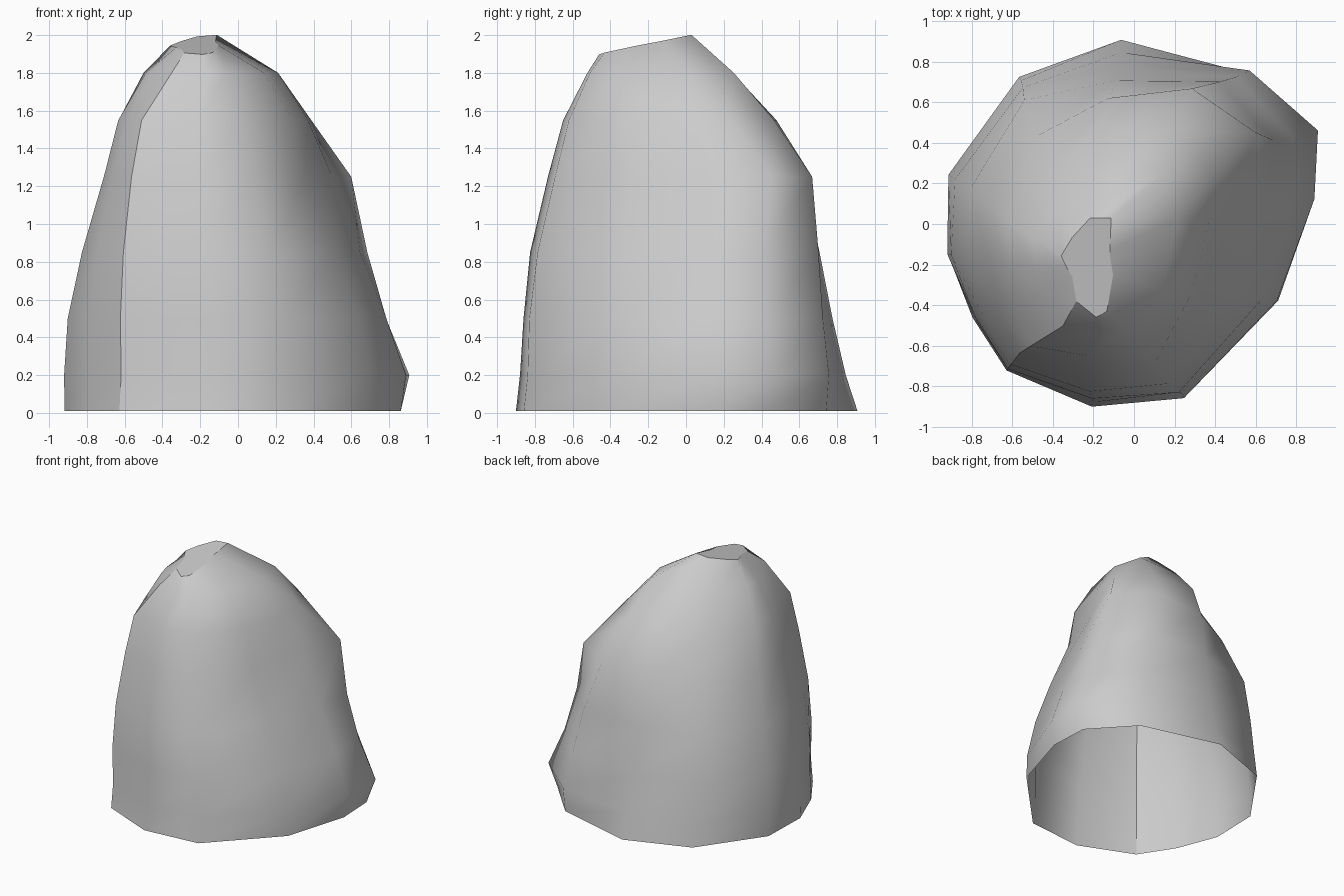
import bpy, bmesh
from math import cos, sin, radians

if "Cube" in bpy.data.objects:
    bpy.data.objects.remove(bpy.data.objects["Cube"])

# Column directions around the rock, and the column of the sharp front-left ridge
ANGLES = [8, 27, 53, 94, 128, 165, 189, 210, 229, 257, 286, 332]
RIDGE = 8

# Height, twist of the back-right bulge, twist of the front-left ridge,
# and the radius in every direction for each cross-section
RINGS = [
    (0.01, 0, 0, [.87, .95, .93, .91, .92, .94, .93, .92, .957, .924, .893, .805]),
    (0.20, 0, 0, [.90, 1.02, .95, .85, .90, .945, .93, .91, .94, .90, .87, .80]),
    (0.50, 2, 0, [.81, .91, .90, .79, .87, .90, .90, .89, .93, .87, .85, .74]),
    (0.85, 5, 0, [.70, .85, .87, .745, .82, .80, .80, .82, .87, .81, .78, .63]),
    (1.25, 11, 0, [.61, .86, .83, .70, .65, .65, .64, .68, .74, .67, .64, .49]),
    (1.55, 8, 2, [.51, .62, .67, .60, .48, .53, .52, .54, .62, .54, .52, .46]),
    (1.80, 0, 12, [.35, .42, .52, .41, .32, .35, .33, .34, .39, .36, .36, .34]),
    (2.00, 16, 16, [.09, .11, .245, .23, .17, .165, .13, .12, .20, .26, .24, .11]),
]

bm = bmesh.new()

# Rings, with the axis drifting to the front left towards the tilted summit
rings = []
for z, bulge, ridge, radii in RINGS:
    drift = -0.2 * (z / 2) ** 2
    ring = []
    for i, (a, r) in enumerate(zip(ANGLES, radii)):
        a = radians(a + (bulge if i < 3 else ridge if i in (8, 9) else 0))
        x, y = drift + r * cos(a), drift + r * sin(a)
        h = 1.995 + 0.2 * y + 0.08 * (x + 0.12) if z == 2.0 else z
        ring.append(bm.verts.new((x, y, h)))
    rings.append(ring)

# Side skin, left open underneath
n = len(ANGLES)
for low, high in zip(rings, rings[1:]):
    for i in range(n):
        j = (i + 1) % n
        bm.faces.new((low[i], low[j], high[j], high[i]))

# Summit facet
cap = bm.faces.new(rings[-1])

# Sharp ridge and facet rim
for low, high in zip(rings, rings[1:]):
    bm.edges.get((low[RIDGE], high[RIDGE])).smooth = False
for e in cap.edges:
    e.smooth = False

mesh = bpy.data.meshes.new("rock")
bm.to_mesh(mesh)
bm.free()
rock = bpy.data.objects.new("rock", mesh)
bpy.context.collection.objects.link(rock)
bpy.context.view_layer.objects.active = rock
rock.select_set(True)
bpy.ops.object.shade_smooth_by_angle(angle=radians(60), keep_sharp_edges=True)
